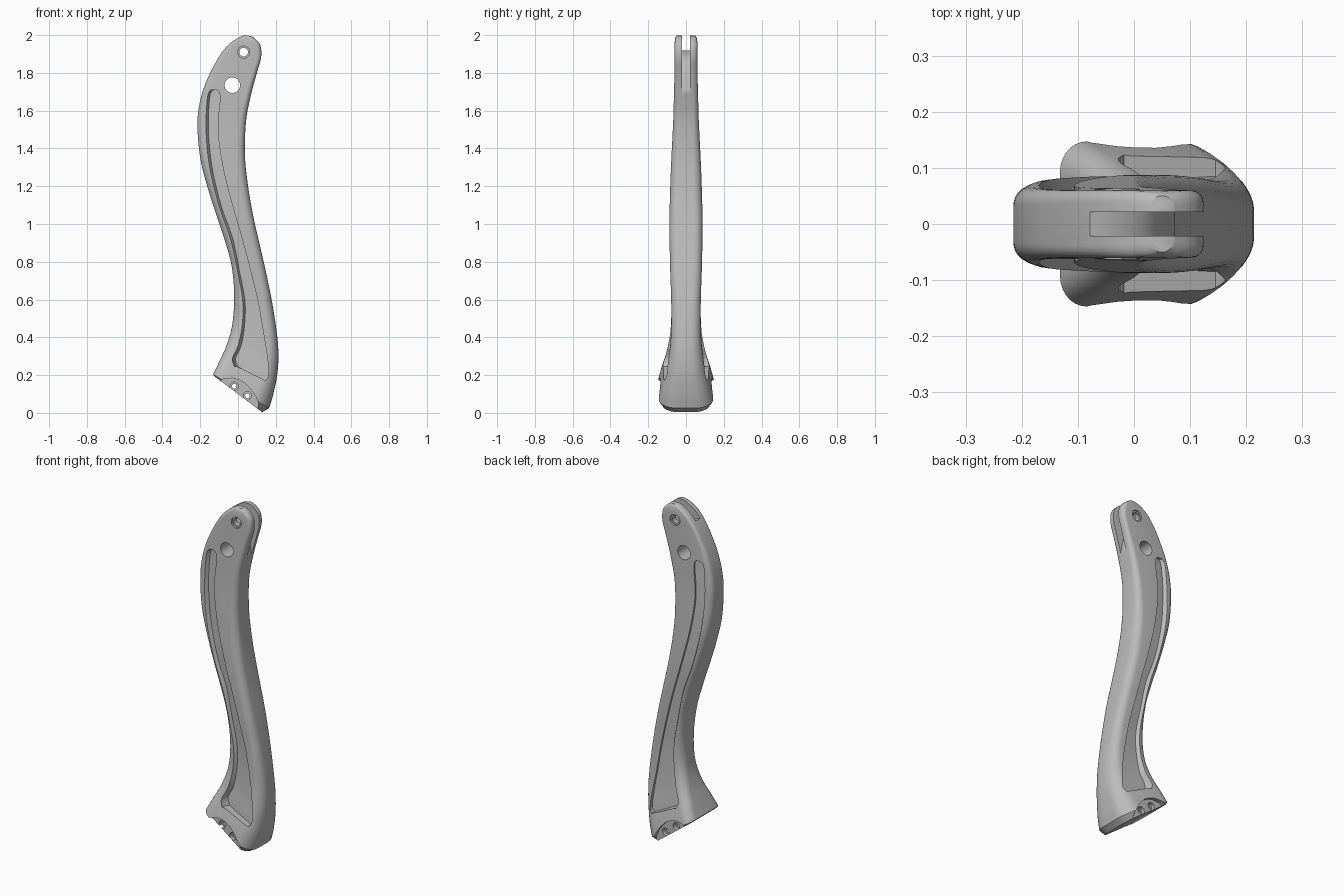
import bpy
import bmesh
import math

if "Cube" in bpy.data.objects:
    bpy.data.objects.remove(bpy.data.objects["Cube"], do_unlink=True)


def make_material(name, colour):
    mat = bpy.data.materials.new(name)
    mat.use_nodes = True
    mat.diffuse_color = colour
    mat.node_tree.nodes["Principled BSDF"].inputs["Base Color"].default_value = colour
    return mat


def smooth_rows(rows, steps):
    """Pass a smooth curve through rows of numbers."""
    out = []
    last = len(rows) - 1
    for i in range(last):
        before, a = rows[max(i - 1, 0)], rows[i]
        b, after = rows[i + 1], rows[min(i + 2, last)]
        for s in range(steps):
            u = s / steps
            out.append([
                q + u * ((r - p) + u * ((2 * p - 5 * q + 4 * r - w)
                                        + u * (3 * (q - r) + w - p))) / 2
                for p, q, r, w in zip(before, a, b, after)])
    out.append(list(rows[-1]))
    return out


def loft(name, rings):
    """Skin a list of closed rings and cap both ends."""
    bm = bmesh.new()
    loops = [[bm.verts.new(p) for p in ring] for ring in rings]
    n = len(loops[0])
    for low, high in zip(loops, loops[1:]):
        for i in range(n):
            j = (i + 1) % n
            bm.faces.new((low[i], low[j], high[j], high[i]))
    bm.faces.new(loops[0][::-1])
    bm.faces.new(loops[-1])
    bmesh.ops.recalc_face_normals(bm, faces=bm.faces)
    mesh = bpy.data.meshes.new(name)
    bm.to_mesh(mesh)
    bm.free()
    obj = bpy.data.objects.new(name, mesh)
    bpy.context.collection.objects.link(obj)
    return obj


def prism(name, outline, y0, y1):
    return loft(name, [[(x, y, z) for x, z in outline] for y in (y0, y1)])


def cylinder(name, x, z, radius, y0, y1, sides=32):
    turns = [math.tau * i / sides for i in range(sides)]
    outline = [(x + radius * math.cos(t), z + radius * math.sin(t)) for t in turns]
    return prism(name, outline, y0, y1)


def rounded_section(row, corner_steps=7):
    """Rounded section between a left and a right edge point."""
    lx, lz, rx, rz, half, soft = row
    width = math.hypot(rx - lx, rz - lz)
    soft_left = min(soft, 0.055, width * 0.48)
    soft_right = min(soft, width * 0.48)
    ring = []
    for side, sign in ((1, -1), (1, 1), (0, 1), (0, -1)):
        across = soft_right if side else soft_left
        deep = min(across, half * 0.9)
        for k in range(corner_steps + 1):
            turn = k / corner_steps * math.pi / 2
            if (side == 1) == (sign == -1):
                turn = math.pi / 2 - turn
            inward = across * (1 - math.cos(turn)) / width
            f = 1 - inward if side else inward
            y = sign * (half - deep + deep * math.sin(turn))
            ring.append((lx + (rx - lx) * f, y, lz + (rz - lz) * f))
    return ring


# Curved arm: left x, left z, right x, right z, half thickness, rounding
foot_row = (-.128, .196, .128, .004, .138, .095)
arm_rows = [
    (-.132, .204, .164, .025, .147, .1),
    (-.1, .27, .187, .1, .129, .09),
    (-.06, .36, .21, .22, .1, .075),
    (-.03, .47, .212, .36, .081, .06),
    (-.02, .62, .185, .56, .078, .05),
    (-.034, .78, .145, .76, .084, .045),
    (-.072, .92, .108, .92, .087, .045),
    (-.115, 1.05, .077, 1.06, .087, .045),
    (-.163, 1.2, .052, 1.21, .083, .045),
    (-.2, 1.35, .037, 1.36, .077, .04),
    (-.215, 1.52, .042, 1.54, .068, .035),
    (-.203, 1.64, .068, 1.68, .064, .03),
    (-.17, 1.75, .1, 1.8, .061, .026),
    (-.11, 1.87, .122, 1.88, .06, .022),
    (-.055, 1.945, .12, 1.94, .06, .022),
    (0, 1.985, .1, 1.972, .058, .022),
    (.03, 1.998, .07, 1.996, .05, .02),
]
arm_path = [foot_row] + smooth_rows(arm_rows, 5)
arm = loft("curved_arm", [rounded_section(r) for r in arm_path])
arm.data.materials.append(make_material("satin grey", (.5, .5, .5, 1)))

# Long side pocket: left x, left z, right x, right z, floor distance
pocket_rows = [
    (-.01, .245, .145, .172, .077),
    (-.02, .29, .162, .2, .074),
    (.01, .36, .157, .28, .066),
    (.028, .48, .135, .42, .06),
    (.028, .6, .107, .58, .059),
    (0, .75, .067, .75, .063),
    (-.035, .92, .022, .92, .065),
    (-.098, 1.1, -.03, 1.1, .065),
    (-.145, 1.3, -.08, 1.3, .058),
    (-.165, 1.5, -.107, 1.5, .05),
    (-.158, 1.67, -.095, 1.67, .045),
    (-.14, 1.71, -.11, 1.71, .045),
]
pocket_path = smooth_rows(pocket_rows, 4)
bolt_recess = [(-.1, .165), (-.075, .18), (-.03, .184), (.005, .175), (.04, .155),
               (.07, .122), (.095, .085), (.108, .05), (.11, -.05), (-.1, -.05)]
bolts = [(-.02, .141), (.05, .091)]
pin, eye = (.03, 1.91), (-.03, 1.735)

cutters = []
for s in (-1, 1):
    rings = [[(lx + .008, s * floor, lz), (rx, s * (floor + .008), rz),
              (rx, s * .3, rz), (lx - .008, s * .3, lz),
              (lx - .008, s * (floor + .025), lz)]
             for lx, lz, rx, rz, floor in pocket_path]
    cutters.append(loft("pocket_cutter", rings))
    cutters.append(prism("recess_cutter", bolt_recess, s * .118, s * .3))
    cutters.append(cylinder("pin_seat_cutter", *pin, .032, s * .05, s * .3))
    for x, z in bolts:
        cutters.append(cylinder("bolt_seat_cutter", x, z, .022, s * .095, s * .3))

# Through holes
cutters.append(cylinder("pin_hole_cutter", *pin, .023, -.3, .3))
cutters.append(cylinder("eye_hole_cutter", *eye, .041, -.3, .3))
for x, z in bolts:
    cutters.append(cylinder("bolt_hole_cutter", x, z, .012, -.3, .3))

# Fork slot at the top, running out along the right edge
slot = [(-.3, 1.925), (-.085, 1.92), (-.05, 1.91), (.01, 1.88), (.045, 1.83),
        (.062, 1.77), (.072, 1.71), (.078, 1.68), (.3, 1.68), (.3, 2.2), (-.3, 2.2)]
cutters.append(prism("slot_cutter", slot, -.021, .021))

# Cut everything out of the arm
bpy.ops.object.select_all(action="DESELECT")
arm.select_set(True)
bpy.context.view_layer.objects.active = arm
for cutter in cutters:
    cutter.hide_render = True
    mod = arm.modifiers.new("cut", "BOOLEAN")
    mod.operation = "DIFFERENCE"
    mod.solver = "EXACT"
    mod.object = cutter
    bpy.ops.object.modifier_apply(modifier=mod.name)
for cutter in cutters:
    bpy.data.objects.remove(cutter, do_unlink=True)

bpy.ops.object.shade_smooth_by_angle(angle=math.radians(35))
